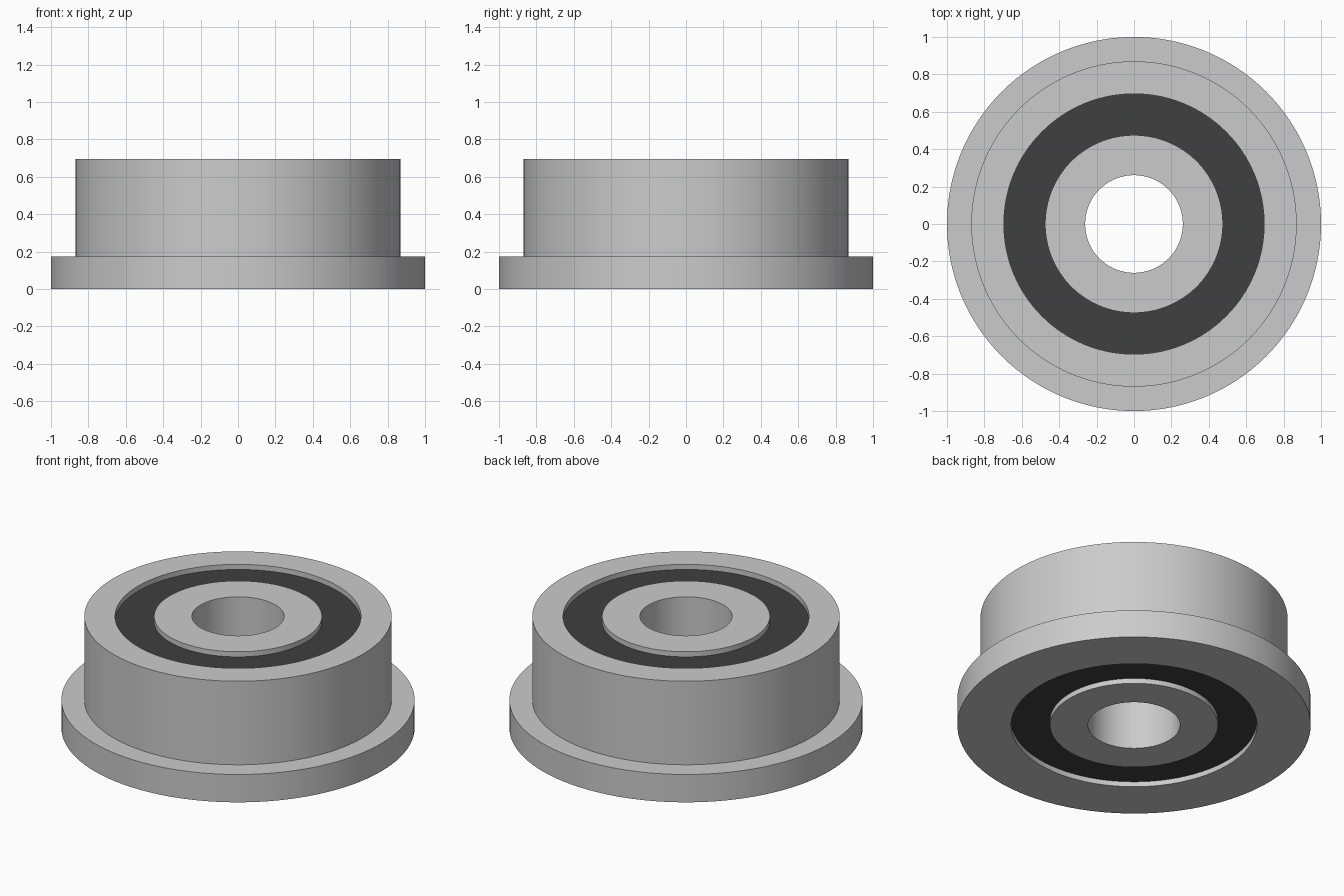
import bpy, bmesh
from math import cos, sin, tau

if "Cube" in bpy.data.objects:
    bpy.data.objects.remove(bpy.data.objects["Cube"])

SEGMENTS = 128
HEIGHT = 0.696
RECESS = 0.032


def ring(name, profile):
    """Revolve a closed (radius, z) profile around the z axis."""
    bm = bmesh.new()
    loops = [[bm.verts.new((r * cos(tau * i / SEGMENTS), r * sin(tau * i / SEGMENTS), z))
              for i in range(SEGMENTS)] for r, z in profile]
    for a, b in zip(loops, loops[1:] + loops[:1]):
        for i in range(SEGMENTS):
            j = (i + 1) % SEGMENTS
            bm.faces.new((a[i], a[j], b[j], b[i]))
    bmesh.ops.recalc_face_normals(bm, faces=bm.faces)
    mesh = bpy.data.meshes.new(name)
    bm.to_mesh(mesh)
    bm.free()
    obj = bpy.data.objects.new(name, mesh)
    bpy.context.collection.objects.link(obj)
    bpy.ops.object.select_all(action='DESELECT')
    obj.select_set(True)
    bpy.context.view_layer.objects.active = obj
    bpy.ops.object.shade_smooth_by_angle()
    return obj


def band(r_in, r_out, z0, z1):
    return [(r_in, z0), (r_out, z0), (r_out, z1), (r_in, z1)]


# Outer race with the flange at its base
ring("outer_race", [(0.696, 0), (1.0, 0), (1.0, 0.174), (0.87, 0.174),
                    (0.87, HEIGHT), (0.696, HEIGHT)])

# Inner race around the bore
ring("inner_race", band(0.261, 0.475, 0, HEIGHT))

# Dark seal, recessed on both sides
seal = ring("seal", band(0.475, 0.696, RECESS, HEIGHT - RECESS))
rubber = bpy.data.materials.new("dark_rubber")
rubber.diffuse_color = (0.05, 0.05, 0.05, 1)
rubber.use_nodes = True
rubber.node_tree.nodes["Principled BSDF"].inputs["Base Color"].default_value = rubber.diffuse_color
seal.data.materials.append(rubber)
